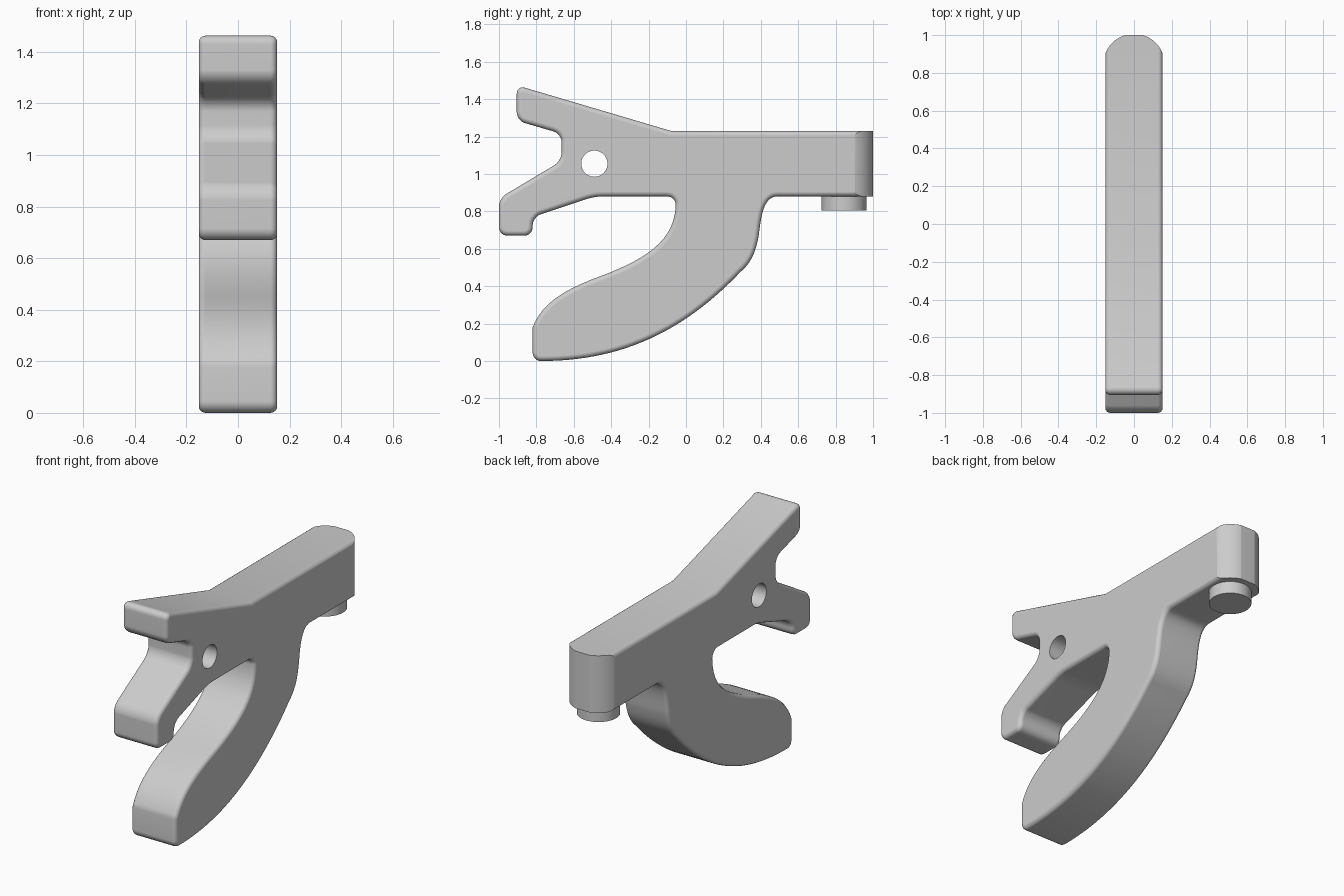
import bpy, bmesh, math
from mathutils import Vector
from mathutils.geometry import interpolate_bezier

if "Cube" in bpy.data.objects:
    bpy.data.objects.remove(bpy.data.objects["Cube"])

HALF = 0.152      # half thickness of the body
ROUND = 0.026     # rounding of the side rims

grey = bpy.data.materials.new("plain grey")
grey.use_nodes = True
grey.diffuse_color = (0.604, 0.604, 0.604, 1)
grey.node_tree.nodes["Principled BSDF"].inputs["Base Color"].default_value = grey.diffuse_color


def curve(a, b, c, d, n=16):
    """Sampled cubic curve."""
    return [Vector(p) for p in interpolate_bezier(*(Vector((*p[:2], 0)) for p in (a, b, c, d)), n)]


def corner(prev, p, nxt, d=0.045):
    """Rounded corner at p, starting d before it and ending d after it."""
    p, u, v = Vector(p), Vector(prev), Vector(nxt)
    u, v = (u - p).normalized() * d, (v - p).normalized() * d
    return curve(p + u, p + u * 0.45, p + v * 0.45, p + v, 7)


def face_outward(bm):
    """Make all faces point out of the solid."""
    bm.normal_update()
    bmesh.ops.recalc_face_normals(bm, faces=bm.faces)
    bm.normal_update()
    if bm.calc_volume(signed=True) < 0:
        bmesh.ops.reverse_faces(bm, faces=bm.faces)
        bm.normal_update()


def prism(name, points, place, offset, rim=0):
    """Closed outline extruded along offset, with optionally rounded rims."""
    bm = bmesh.new()
    near = [bm.verts.new(place(p)) for p in points]
    far = [bm.verts.new(v.co + Vector(offset)) for v in near]
    caps = [bm.faces.new(near), bm.faces.new(far[::-1])]
    for i in range(len(near)):
        bm.faces.new((near[i], near[i - 1], far[i - 1], far[i]))
    face_outward(bm)
    if rim:
        edges = [e for cap in caps for e in cap.edges]
        bmesh.ops.bevel(bm, geom=edges, offset=rim, offset_type="OFFSET", segments=4,
                        profile=0.5, affect="EDGES", clamp_overlap=False)
        face_outward(bm)
    mesh = bpy.data.meshes.new(name)
    bm.to_mesh(mesh)
    bm.free()
    mesh.materials.append(grey)
    obj = bpy.data.objects.new(name, mesh)
    bpy.context.collection.objects.link(obj)
    return obj


def circle(cx, cy, r, sweep=math.tau, n=48):
    return [Vector((cx + r * math.cos(sweep * i / n), cy + r * math.sin(sweep * i / n), 0))
            for i in range(n)]


def activate(obj):
    bpy.ops.object.select_all(action="DESELECT")
    obj.select_set(True)
    bpy.context.view_layer.objects.active = obj


def cut(obj, cutter, operation):
    """Apply a boolean and discard the cutter."""
    mod = obj.modifiers.new("cut", "BOOLEAN")
    mod.object, mod.operation, mod.solver = cutter, operation, "EXACT"
    activate(obj)
    bpy.ops.object.modifier_apply(modifier=mod.name)
    bpy.data.objects.remove(cutter)


# Side profile (y, z): top bar, curved grip, then the forked jaws
path = [Vector((-0.08, 1.23, 0)), Vector((1, 1.23, 0)), Vector((1, 0.88, 0))]
path += curve((0.49, 0.88), (0.40, 0.88), (0.40, 0.73), (0.385, 0.65))
path += curve((0.385, 0.65), (0.365, 0.55), (0.33, 0.51), (0.29, 0.475), 8)
path += curve((0.29, 0.475), (0, 0.17), (-0.33, 0), (-0.775, 0), 28)
path += corner((0, 0, 0), (-0.82, 0, 0), (-0.82, 1, 0))
path += curve((-0.82, 0.18), (-0.77, 0.31), (-0.65, 0.38), (-0.48, 0.445))
path += curve((-0.48, 0.445), (-0.22, 0.54), (-0.06, 0.64), (-0.055, 0.835), 20)
jaw = [(-0.055, 0.83), (-0.055, 0.88), (-0.49, 0.88), (-0.82, 0.77), (-0.82, 0.67),
       (-1, 0.67), (-1, 0.87), (-0.665, 1.07), (-0.665, 1.215), (-0.905, 1.285),
       (-0.905, 1.474), (-0.08, 1.23)]
jaw = [Vector((*p, 0)) for p in jaw]
for before, p, after in zip(jaw, jaw[1:], jaw[2:]):
    path += corner(before, p, after)
outline = [p for last, p in zip(path[-1:] + path, path) if (p - last).length > 0.004]

body = prism("clamp_body", outline, lambda p: (-HALF, p.x, p.y), (2 * HALF, 0, 0), ROUND)

# Rounded rear end of the bar, cut to a plan outline
plan = circle(0, 0.845, 0.162, math.pi)
plan += [Vector((-0.162, 0.845, 0)), Vector((-0.162, -1.2, 0)), Vector((0.162, -1.2, 0))]
cut(body, prism("end_cutter", plan, lambda p: (p.x, p.y, -0.2), (0, 0, 2)), "INTERSECT")

# Pivot hole through the jaws
hole = circle(-0.49, 1.055, 0.07)
cut(body, prism("hole_cutter", hole, lambda p: (-0.4, p.x, p.y), (0.8, 0, 0)), "DIFFERENCE")

# Round peg below the rear end
peg = prism("peg", circle(0, 0.845, 0.12), lambda p: (p.x, p.y, 0.805), (0, 0, 0.1))

for obj in (body, peg):
    activate(obj)
    bpy.ops.object.shade_smooth_by_angle(angle=math.radians(32))
    normals = obj.modifiers.new("even_normals", "WEIGHTED_NORMAL")
    normals.keep_sharp = True
